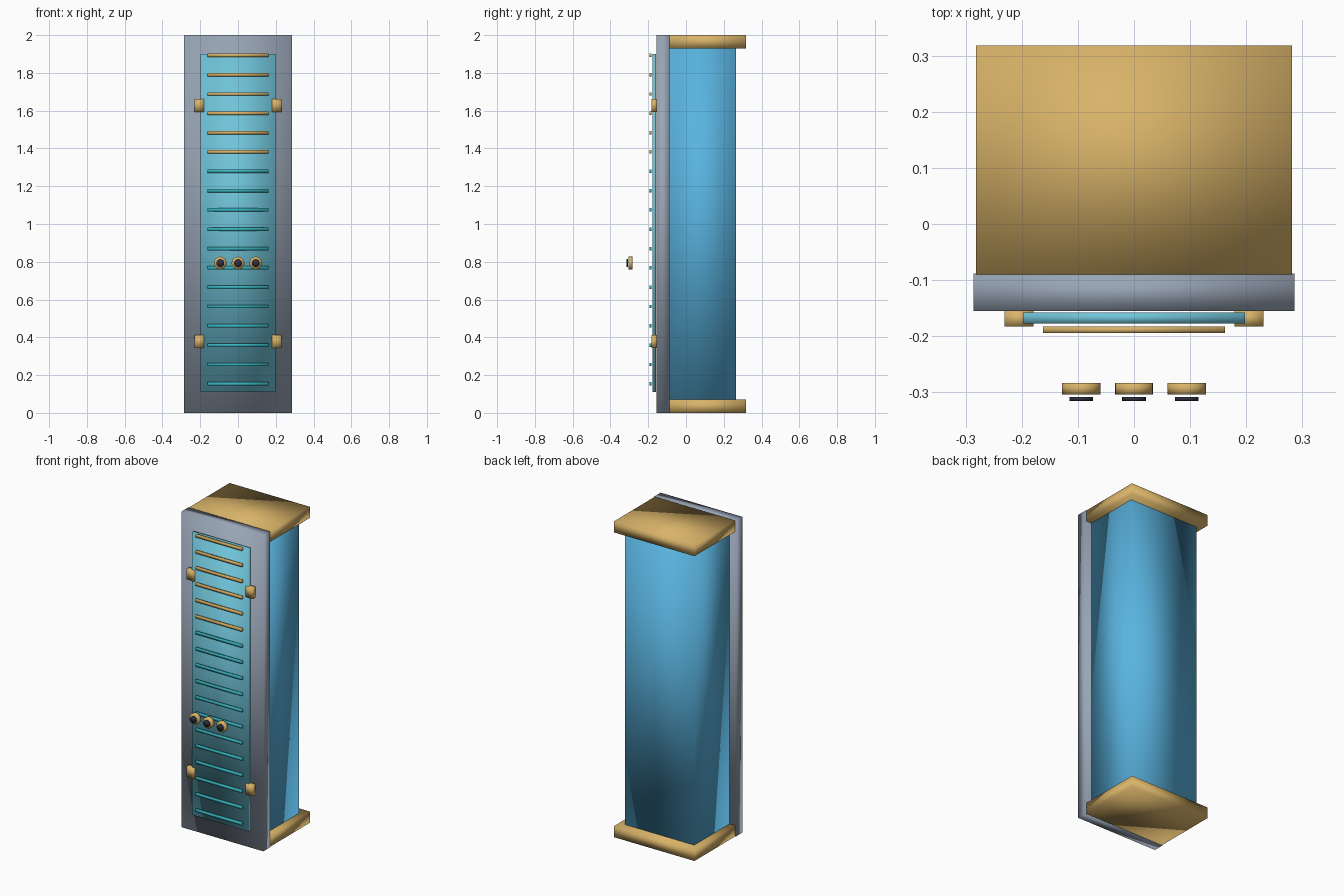
import bpy, bmesh
from mathutils import Matrix, Vector

cube = bpy.data.objects.get("Cube")
if cube:
    bpy.data.objects.remove(cube, do_unlink=True)


def material(name, color):
    m = bpy.data.materials.new(name)
    m.use_nodes = True
    m.diffuse_color = (*color, 1)
    bsdf = m.node_tree.nodes["Principled BSDF"]
    bsdf.inputs["Base Color"].default_value = (*color, 1)
    return m


BRASS = material("brass", (0.69, 0.45, 0.14))
BLUE = material("body blue", (0.10, 0.45, 0.74))
STEEL = material("grey steel", (0.32, 0.38, 0.47))
GLASS = material("pale teal", (0.16, 0.55, 0.69))
TEAL = material("slat teal", (0.04, 0.46, 0.53))
DARK = material("dark cap", (0.03, 0.03, 0.05))


def finish(bm, name, mat):
    mesh = bpy.data.meshes.new(name)
    for f in bm.faces:
        f.smooth = True  # softly shaded throughout
    bm.to_mesh(mesh)
    bm.free()
    mesh.materials.append(mat)
    obj = bpy.data.objects.new(name, mesh)
    bpy.context.collection.objects.link(obj)


def box(name, mat, x, y, z):
    """Box spanning the (low, high) pairs x, y and z."""
    spans = (x, y, z)
    centre = Vector([(a + b) / 2 for a, b in spans])
    size = Vector([b - a for a, b in spans])
    bm = bmesh.new()
    bmesh.ops.create_cube(bm, size=1,
                          matrix=Matrix.Translation(centre) @ Matrix.Diagonal(size).to_4x4())
    finish(bm, name, mat)


def disc(name, mat, x, z, radius, y):
    """Short cylinder lying along y."""
    bm = bmesh.new()
    place = Matrix.Translation((x, sum(y) / 2, z)) @ Matrix.Rotation(1.5708, 4, "X")
    bmesh.ops.create_cone(bm, cap_ends=True, segments=24, radius1=radius,
                          radius2=radius, depth=y[1] - y[0], matrix=place)
    finish(bm, name, mat)


# Cabinet: body, end caps and front frame
box("cabinet_body", BLUE, (-0.243, 0.243), (-0.09, 0.265), (0.05, 1.95))
for name, z in (("base_cap", (0, 0.07)), ("top_cap", (1.93, 2))):
    box(name, BRASS, (-0.282, 0.282), (-0.09, 0.318), z)
box("front_frame", STEEL, (-0.286, 0.286), (-0.155, -0.088), (0, 2))

# Door panel and its four clasps
box("door_panel", GLASS, (-0.198, 0.198), (-0.177, -0.158), (0.11, 1.90))
for side in (-1, 1):
    for z in (0.378, 1.628):
        x = side * 0.205
        box("door_clasp", BRASS, (x - 0.026, x + 0.026), (-0.183, -0.154),
            (z - 0.034, z + 0.034))

# Ladder of slats, the top six in brass
for i in range(18):
    z = 1.893 - i * 0.1023
    box("slat", BRASS if i < 6 else TEAL, (-0.162, 0.162), (-0.194, -0.183),
        (z - 0.009, z + 0.009))

# Row of three knobs with dark caps
for x in (-0.094, 0, 0.094):
    disc("knob", BRASS, x, 0.793, 0.034, (-0.304, -0.283))
    disc("knob_cap", DARK, x, 0.793, 0.021, (-0.315, -0.308))
